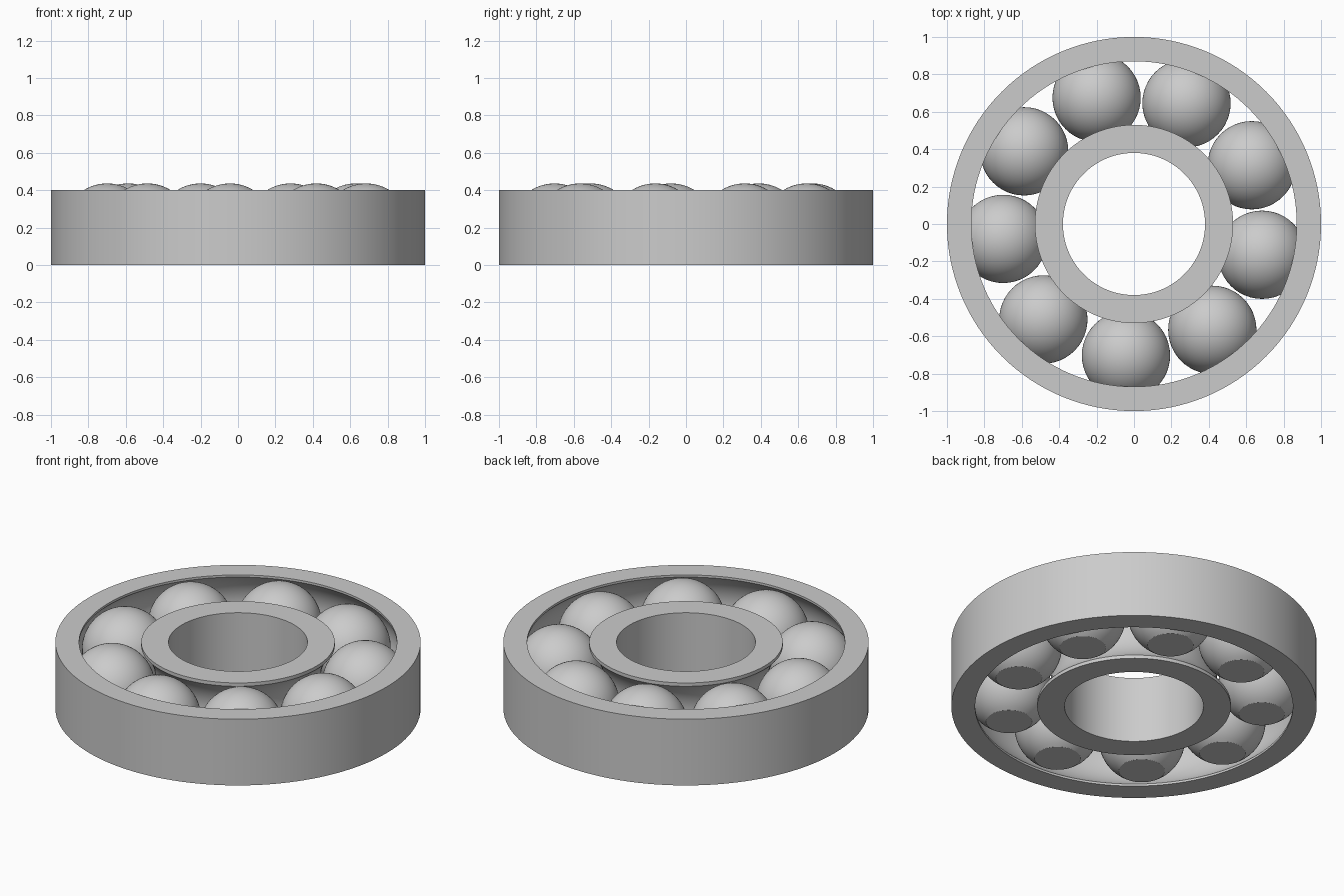
import bpy
import bmesh
from math import sin, cos, asin, sqrt, pi, radians

if "Cube" in bpy.data.objects:
    bpy.data.objects.remove(bpy.data.objects["Cube"], do_unlink=True)

HEIGHT = 0.40          # ring height
MID = HEIGHT / 2       # height of the ball centres
PITCH = 0.704          # radius of the circle the balls run on
BALL = 0.236           # ball radius
GROOVE = 0.25          # race groove radius, slightly larger than the ball
BALL_COUNT = 9
FIRST_ANGLE = 26.5

grey = bpy.data.materials.new("plain grey")
grey.use_nodes = True
colour = (0.6, 0.6, 0.6, 1)
grey.diffuse_color = colour
grey.node_tree.nodes["Principled BSDF"].inputs["Base Color"].default_value = colour


def lathe(name, profile, steps, closed):
    """Spin an (r, z) profile around the z axis into a smooth mesh."""
    bm = bmesh.new()
    verts = [bm.verts.new((r, 0, z)) for r, z in profile]
    edges = [bm.edges.new(pair) for pair in zip(verts, verts[1:])]
    if closed:
        edges.append(bm.edges.new((verts[-1], verts[0])))
    bmesh.ops.spin(bm, geom=verts + edges, cent=(0, 0, 0), axis=(0, 0, 1),
                   angle=2 * pi, steps=steps)
    bmesh.ops.remove_doubles(bm, verts=bm.verts[:], dist=1e-5)
    bmesh.ops.recalc_face_normals(bm, faces=bm.faces[:])
    for face in bm.faces:
        face.smooth = True
    mesh = bpy.data.meshes.new(name)
    bm.to_mesh(mesh)
    bm.free()
    mesh.set_sharp_from_angle(angle=radians(30))
    mesh.materials.append(grey)
    return mesh


def place(name, mesh, location=(0, 0, 0)):
    obj = bpy.data.objects.new(name, mesh)
    obj.location = location
    bpy.context.collection.objects.link(obj)
    return obj


def ring(name, wall, lip, steps=128, arc_steps=20):
    """Ring with a plain wall on one side and a ball groove cut into the lip."""
    side = 1 if lip > PITCH else -1
    half = asin(sqrt(GROOVE ** 2 - (lip - PITCH) ** 2) / GROOVE)
    profile = [(wall, 0), (wall, HEIGHT), (lip, HEIGHT)]
    for i in range(arc_steps + 1):
        a = half - 2 * half * i / arc_steps
        profile.append((PITCH + side * GROOVE * cos(a), MID + GROOVE * sin(a)))
    profile.append((lip, 0))
    place(name, lathe(name, profile, steps, True))


# Outer and inner races
ring("outer_race", 1.0, 0.87)
ring("inner_race", 0.38, 0.53)

# Balls, each with a flat foot on the ground
foot = asin(-MID / BALL)
arc = [pi / 2 + (foot - pi / 2) * i / 28 for i in range(29)]
ball_profile = [(BALL * cos(a), BALL * sin(a)) for a in arc] + [(0, -MID)]
ball_mesh = lathe("ball", ball_profile, 48, False)
for i in range(BALL_COUNT):
    a = radians(FIRST_ANGLE) + 2 * pi * i / BALL_COUNT
    place(f"ball_{i + 1}", ball_mesh, (PITCH * cos(a), PITCH * sin(a), MID))
